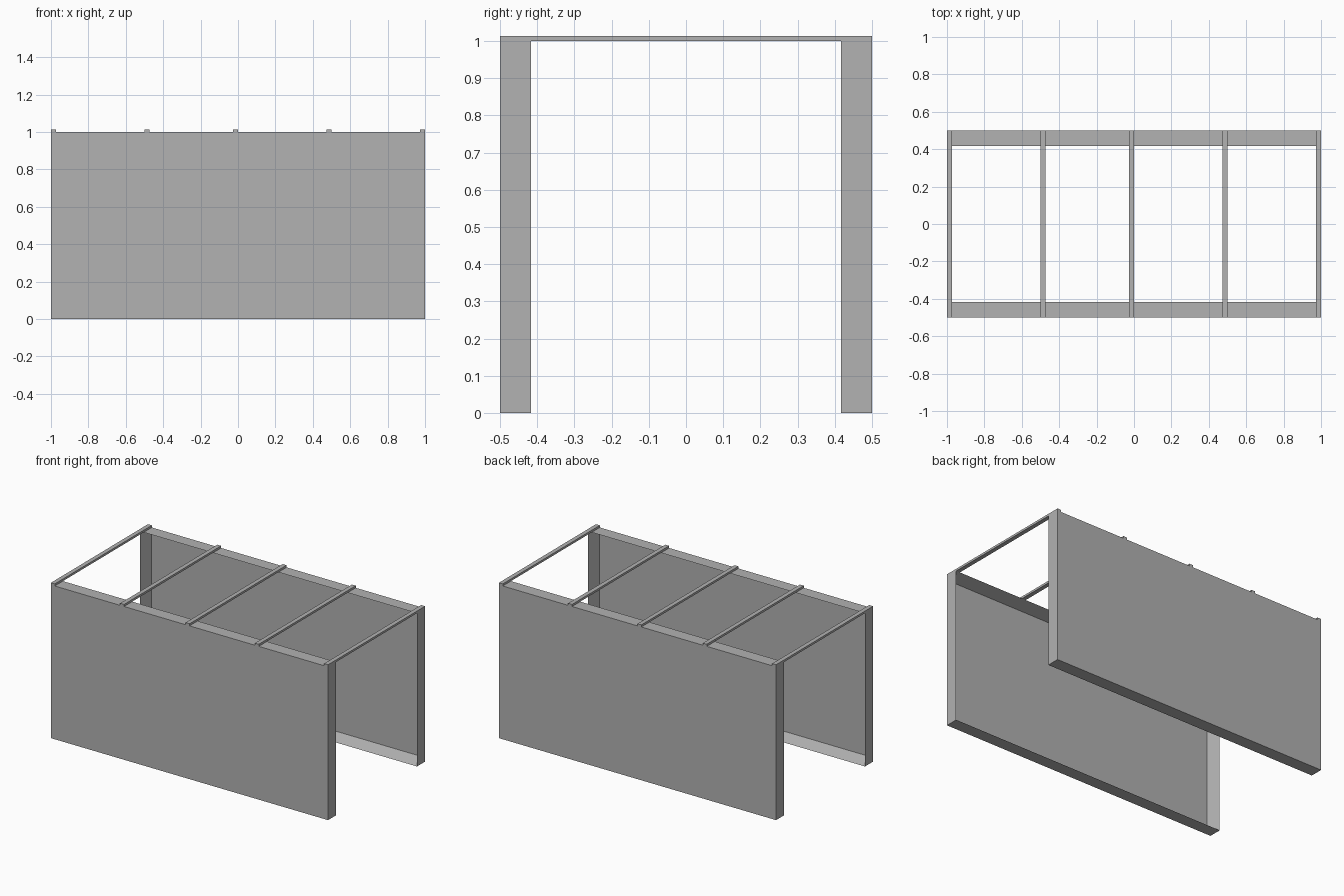
import bpy
import bmesh
from mathutils import Matrix, Vector

if "Cube" in bpy.data.objects:
    bpy.data.objects.remove(bpy.data.objects["Cube"], do_unlink=True)

LENGTH, DEPTH, HEIGHT = 2.0, 1.0, 1.0
THICK = 1 / 12       # wall thickness
BOARD = THICK / 3    # frame border and beam width
BEAM_H = BOARD / 2
SKIN = 0.003         # outer sheet left behind the recess

grey = bpy.data.materials.new("plain grey")
grey.use_nodes = True
colour = (0.445, 0.445, 0.445, 1)
grey.diffuse_color = colour
grey.node_tree.nodes["Principled BSDF"].inputs["Base Color"].default_value = colour


def box_mesh(lo, hi):
    lo, hi = Vector(lo), Vector(hi)
    bm = bmesh.new()
    bmesh.ops.create_cube(bm, size=1, matrix=Matrix.Translation((lo + hi) / 2)
                          @ Matrix.Diagonal((*(hi - lo), 1)))
    return bm


def add_object(name, bm):
    mesh = bpy.data.meshes.new(name)
    bm.to_mesh(mesh)
    bm.free()
    mesh.materials.append(grey)
    bpy.context.collection.objects.link(bpy.data.objects.new(name, mesh))


# Walls: slabs whose inner side is recessed, leaving a board frame around a thin sheet
for name, side in (("front_wall", -1), ("back_wall", 1)):
    outer, inner = side * DEPTH / 2, side * (DEPTH / 2 - THICK)
    bm = box_mesh((-LENGTH / 2, min(outer, inner), 0),
                  (LENGTH / 2, max(outer, inner), HEIGHT))
    bm.normal_update()
    face = min(bm.faces, key=lambda f: f.normal.y * side)
    bmesh.ops.inset_individual(bm, faces=[face], thickness=BOARD, use_even_offset=True)
    for v in face.verts:
        v.co.y = outer - side * SKIN
    bmesh.ops.recalc_face_normals(bm, faces=bm.faces)
    add_object(name, bm)

# Roof beams laid across both walls
for i, x in enumerate((-1, -0.5, -BOARD, 0.5 - BOARD, 1 - BOARD)):
    add_object(f"roof_beam_{i + 1}",
               box_mesh((x, -DEPTH / 2, HEIGHT), (x + BOARD, DEPTH / 2, HEIGHT + BEAM_H)))
